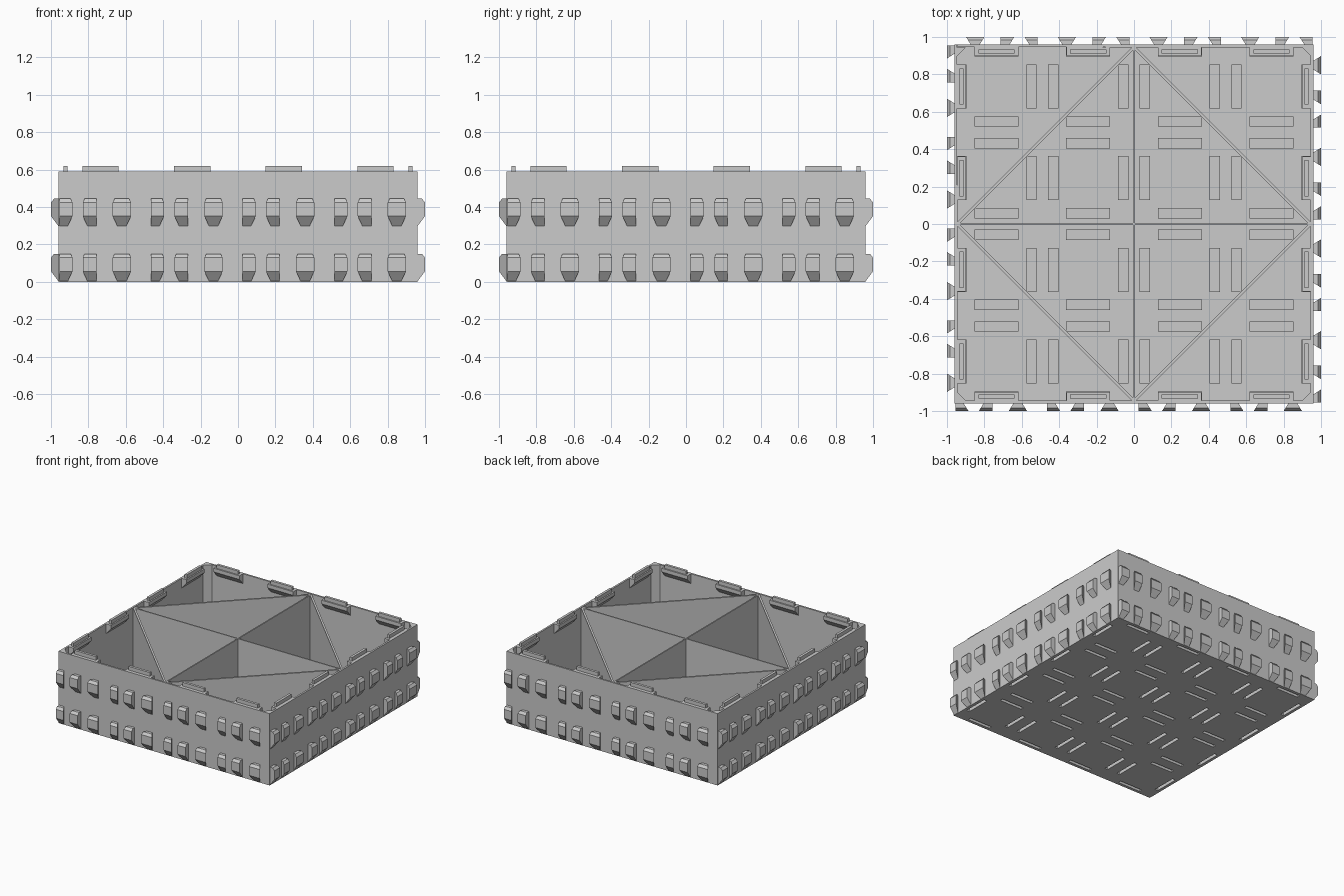
import bpy, bmesh, math
from mathutils import Matrix, Vector

default = bpy.data.objects.get("Cube")
if default:
    bpy.data.objects.remove(default, do_unlink=True)

grey = bpy.data.materials.new("light_grey_plastic")
grey.use_nodes = True
grey.diffuse_color = (0.6, 0.6, 0.6, 1)
grey.node_tree.nodes["Principled BSDF"].inputs["Base Color"].default_value = (0.6, 0.6, 0.6, 1)

HALF, INNER, FLOOR, TOP = 0.96, 0.945, 0.02, 0.59
CELL, SLOT_OFFSET = 0.49, 0.187
CENTRES = [CELL * (i - 1.5) for i in range(4)]


def box(bm, lo, hi):
    lo, hi = Vector(lo), Vector(hi)
    mat = Matrix.Translation((lo + hi) / 2) @ Matrix.Diagonal((*(hi - lo), 1))
    bmesh.ops.create_cube(bm, size=1, matrix=mat)


def loft(bm, rings):
    """Skin a chain of equal-length point rings and cap both ends."""
    loops = [[bm.verts.new(p) for p in ring] for ring in rings]
    n = len(loops[0])
    for a, b in zip(loops, loops[1:]):
        for i in range(n):
            j = (i + 1) % n
            bm.faces.new((a[i], a[j], b[j], b[i]))
    bm.faces.new(loops[0][::-1])
    bm.faces.new(loops[-1])


def finish(name, bm, four_sides=False):
    """Turn a bmesh into an object, optionally repeated on all four sides."""
    if four_sides:
        source = bm.verts[:] + bm.edges[:] + bm.faces[:]
        for k in range(1, 4):
            copy = bmesh.ops.duplicate(bm, geom=source)["geom"]
            verts = [g for g in copy if isinstance(g, bmesh.types.BMVert)]
            bmesh.ops.rotate(bm, verts=verts, matrix=Matrix.Rotation(k * math.pi / 2, 3, "Z"))
    bmesh.ops.recalc_face_normals(bm, faces=bm.faces)
    mesh = bpy.data.meshes.new(name)
    bm.to_mesh(mesh)
    bm.free()
    mesh.materials.append(grey)
    obj = bpy.data.objects.new(name, mesh)
    bpy.context.collection.objects.link(obj)
    return obj


def slot_boxes(name, length, width, z0, z1):
    """One box near each edge of every floor cell."""
    bm = bmesh.new()
    for cx in CENTRES:
        for cy in CENTRES:
            for s in (-SLOT_OFFSET, SLOT_OFFSET):
                for x, y, w, h in ((cx + s, cy, width, length), (cx, cy + s, length, width)):
                    box(bm, (x - w / 2, y - h / 2, z0), (x + w / 2, y + h / 2, z1))
    return finish(name, bm)


def cut(obj, cutter):
    mod = obj.modifiers.new("slots", "BOOLEAN")
    mod.operation = "DIFFERENCE"
    mod.solver = "EXACT"
    mod.object = cutter
    bpy.context.view_layer.objects.active = obj
    bpy.ops.object.modifier_apply(modifier=mod.name)


# Floor with receiving slots underneath and raised pockets inside
bm = bmesh.new()
box(bm, (-HALF, -HALF, 0), (HALF, HALF, FLOOR))
floor = finish("floor", bm)
pockets = slot_boxes("slot_pockets", 0.235, 0.055, FLOOR, 0.05)
cutter = slot_boxes("slot_cutter", 0.205, 0.027, -0.02, 0.037)
cutter.hide_render = True
cut(floor, cutter)
cut(pockets, cutter)
bpy.data.objects.remove(cutter, do_unlink=True)

# Outer walls
bm = bmesh.new()
box(bm, (-HALF, -HALF, FLOOR), (INNER, -INNER, TOP))
finish("outer_walls", bm, True)

# Chamfered inner corners
bm = bmesh.new()
c = INNER - 0.048
loft(bm, [[(-INNER, -INNER, z), (-c, -INNER, z), (-INNER, -c, z)] for z in (FLOOR, TOP)])
finish("corner_posts", bm, True)

# Straight and diagonal inner partitions
bm = bmesh.new()
box(bm, (-0.005, -INNER, FLOOR), (0.005, 0, TOP - 0.005))
finish("cross_partitions", bm, True)
bm = bmesh.new()
t = 0.011
loft(bm, [[(0, -INNER + t, z), (0, -INNER - 0.004, z), (t, -INNER, z),
           (INNER, -t, z), (INNER, 0, z), (INNER - t, 0, z)] for z in (FLOOR, TOP - 0.005)])
finish("diagonal_partitions", bm, True)

# Rim brackets with sloped undersides, and the stacking tabs on them
bm = bmesh.new()
for x in CENTRES:
    loft(bm, [[(x + s, -INNER, TOP), (x + s, -0.9, TOP), (x + s, -0.9, TOP - 0.03),
               (x + s, -INNER, TOP - 0.08)] for s in (-0.117, 0.117)])
finish("rim_brackets", bm, True)
bm = bmesh.new()
for x in CENTRES:
    box(bm, (x - 0.097, -0.932, TOP), (x + 0.097, -0.911, 0.62))
finish("stacking_tabs", bm, True)


# Dovetail side lugs: two half lugs and one full lug per cell, in two rows
def lug(bm, left, right, slant_left, slant_right, z):
    rings = []
    for out, taper, low, high in ((0, 0.025, 0, 0.146), (0.024, 0.01, 0.032, 0.146),
                                  (0.04, 0, 0.053, 0.126)):
        l, r, y = left + taper * slant_left, right - taper * slant_right, -HALF - out
        rings.append([(l, y, z + low), (r, y, z + low), (r, y, z + high), (l, y, z + high)])
    loft(bm, rings)


bm = bmesh.new()
for cx in CENTRES:
    for z in (0.003, 0.298):
        lug(bm, cx - 0.22, cx - 0.15, 0, 1, z)
        lug(bm, cx - 0.095, cx - 0.022, 1, 0, z)
        lug(bm, cx + 0.065, cx + 0.163, 1, 1, z)
finish("side_lugs", bm, True)
